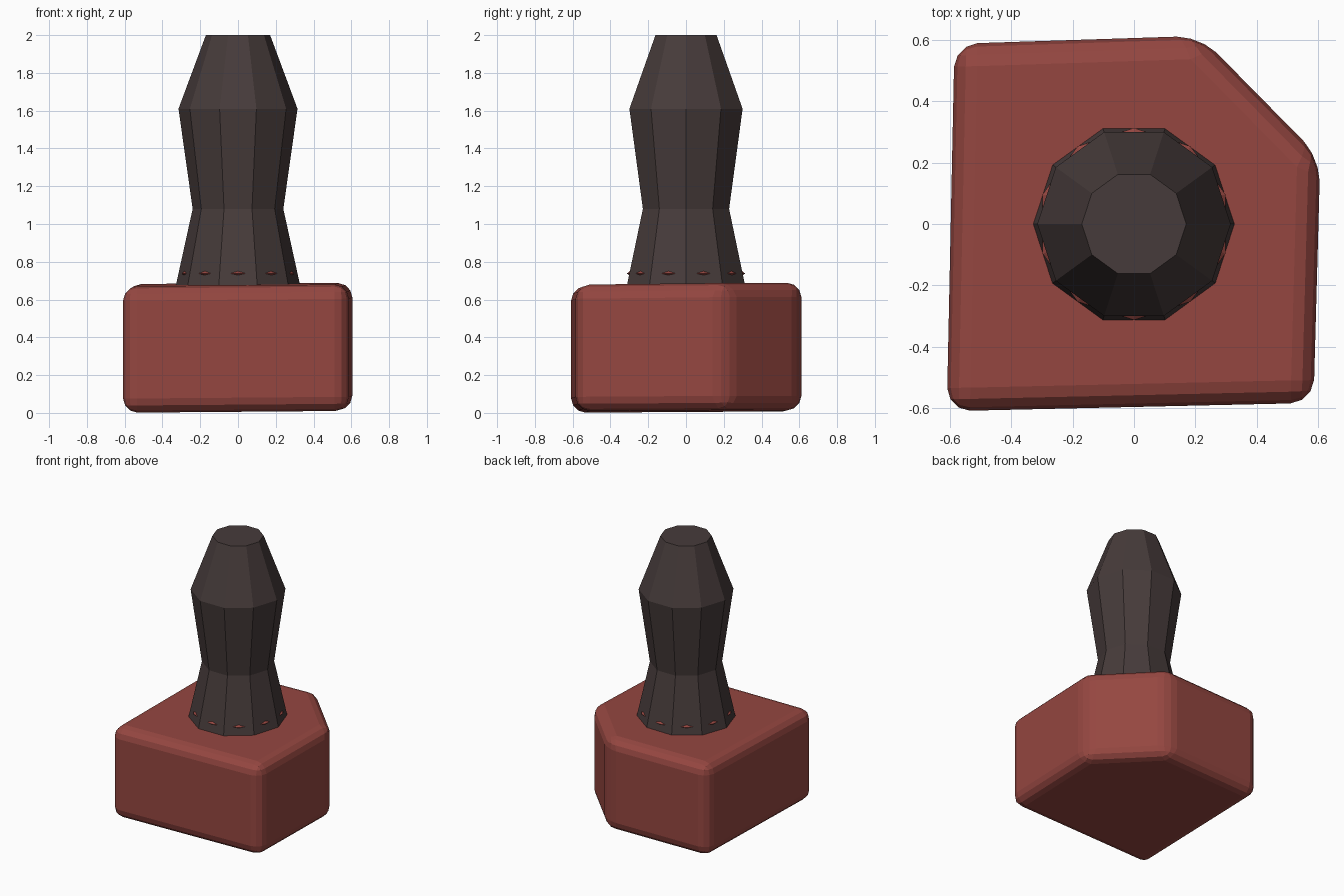
import bpy, bmesh, math

if "Cube" in bpy.data.objects:
    bpy.data.objects.remove(bpy.data.objects["Cube"])


def material(name, rgb):
    m = bpy.data.materials.new(name)
    m.diffuse_color = (*rgb, 1)
    m.use_nodes = True
    m.node_tree.nodes["Principled BSDF"].inputs["Base Color"].default_value = m.diffuse_color
    return m


RED = material("brick red", (0.30, 0.062, 0.052))
DARK = material("dark brown", (0.062, 0.044, 0.043))


def finish(name, bm, mat):
    bmesh.ops.recalc_face_normals(bm, faces=bm.faces)
    me = bpy.data.meshes.new(name)
    bm.to_mesh(me)
    bm.free()
    me.materials.append(mat)
    ob = bpy.data.objects.new(name, me)
    bpy.context.collection.objects.link(ob)
    return ob


def lathe(name, profile, sides, turn, mat):
    """Stack rings of (radius, z) into a closed faceted solid."""
    bm = bmesh.new()
    rings = []
    for r, z in profile:
        angles = [turn + i * math.tau / sides for i in range(sides)]
        rings.append([bm.verts.new((r * math.cos(a), r * math.sin(a), z)) for a in angles])
    for lo, hi in zip(rings, rings[1:]):
        for i in range(sides):
            j = (i + 1) % sides
            bm.faces.new((lo[i], lo[j], hi[j], hi[i]))
    bm.faces.new(rings[0])
    bm.faces.new(rings[-1])
    return finish(name, bm, mat)


# Slightly skewed block with one cut corner and rounded edges
outline = [(-0.61, -0.61), (0.585, -0.583), (0.607, 0.215), (0.215, 0.613), (-0.585, 0.587)]
bm = bmesh.new()
low = [bm.verts.new((x, y, 0.009 + 0.008 * x + 0.006 * y)) for x, y in outline]
top = [bm.verts.new((x, y, 0.681 + 0.008 * x + 0.011 * y)) for x, y in outline]
bm.faces.new(low)
bm.faces.new(top)
for i in range(5):
    j = (i + 1) % 5
    bm.faces.new((low[i], low[j], top[j], top[i]))
bmesh.ops.bevel(bm, geom=bm.edges[:], offset=0.075, segments=3, profile=0.5,
                affect='EDGES', clamp_overlap=True)
finish("base_block", bm, RED)

# Ten-sided waisted grip
lathe("handle", [(0.33, 0.67), (0.24, 1.08), (0.315, 1.61), (0.17, 2.0)], 10, 0, DARK)

# Thin collar whose corners just show through the handle facets
lathe("collar", [(0.300, 0.728), (0.313, 0.738), (0.298, 0.75)], 10, math.radians(18), RED)
